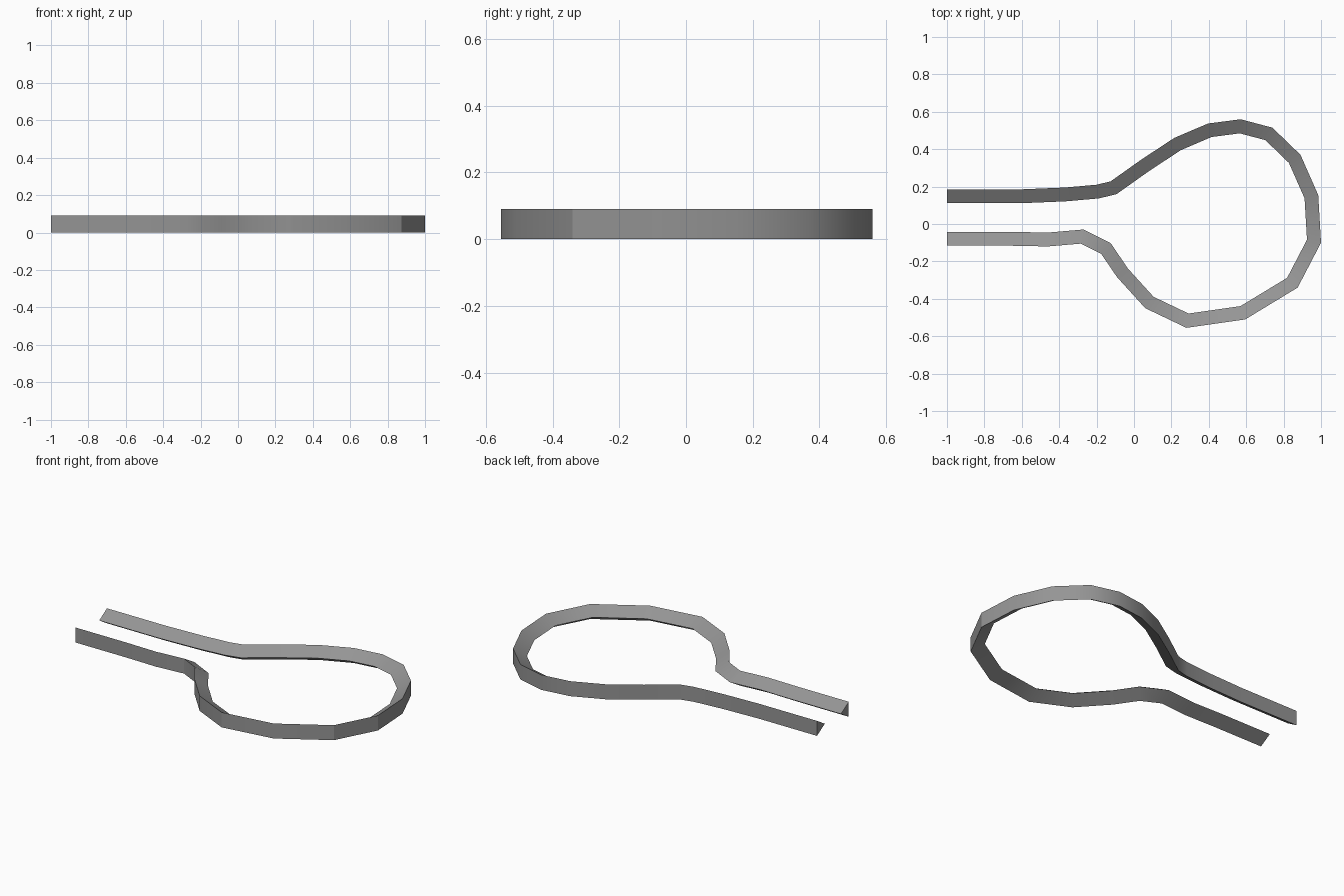
import bpy, bmesh, math
from mathutils import Vector

cube = bpy.data.objects.get("Cube")
if cube:
    bpy.data.objects.remove(cube)

HEIGHT = 0.09
DEPTH = 0.074

# Outer edge of the band, from the back arm round the loop to the front arm
PATH = [Vector(p) for p in (
    (-1, .185), (-.61, .185), (-.37, .195), (-.2, .21), (-.125, .228),
    (.04, .345), (.215, .46), (.395, .537), (.57, .56), (.74, .515),
    (.89, .37), (.985, .155), (1, -.1), (.875, -.34), (.595, -.51),
    (.28, -.555), (.06, -.45), (-.09, -.285), (-.175, -.16),
    (-.285, -.105), (-.46, -.12), (-.66, -.116), (-1, -.116))]


def inner_point(i):
    """Mitred inward offset of one path point."""
    dirs = []
    if i > 0:
        dirs.append((PATH[i] - PATH[i - 1]).normalized())
    if i < len(PATH) - 1:
        dirs.append((PATH[i + 1] - PATH[i]).normalized())
    normals = [Vector((d.y, -d.x)) for d in dirs]
    miter = sum(normals, Vector((0, 0))).normalized()
    return PATH[i] + miter * (DEPTH / miter.dot(normals[0]))


# Wedge section: upright outer wall with a sharp inner edge at mid height
bm = bmesh.new()
rings = []
for i, p in enumerate(PATH):
    q = inner_point(i)
    if i in (0, len(PATH) - 1):
        q.x = p.x
    rings.append([bm.verts.new(c) for c in (
        (p.x, p.y, 0), (p.x, p.y, HEIGHT), (q.x, q.y, HEIGHT / 2))])
for a, b in zip(rings, rings[1:]):
    for k in range(3):
        n = (k + 1) % 3
        bm.faces.new((a[k], a[n], b[n], b[k]))
bm.faces.new(rings[0])
bm.faces.new(rings[-1])
bmesh.ops.recalc_face_normals(bm, faces=bm.faces)

mesh = bpy.data.meshes.new("looped_band")
bm.to_mesh(mesh)
bm.free()
band = bpy.data.objects.new("looped_band", mesh)
bpy.context.collection.objects.link(band)

# Plain grey
grey = bpy.data.materials.new("plain_grey")
grey.use_nodes = True
colour = (0.3, 0.3, 0.3, 1)
grey.diffuse_color = colour
grey.node_tree.nodes["Principled BSDF"].inputs["Base Color"].default_value = colour
mesh.materials.append(grey)

bpy.ops.object.select_all(action='DESELECT')
band.select_set(True)
bpy.context.view_layer.objects.active = band
bpy.ops.object.shade_smooth_by_angle(angle=math.radians(30))
